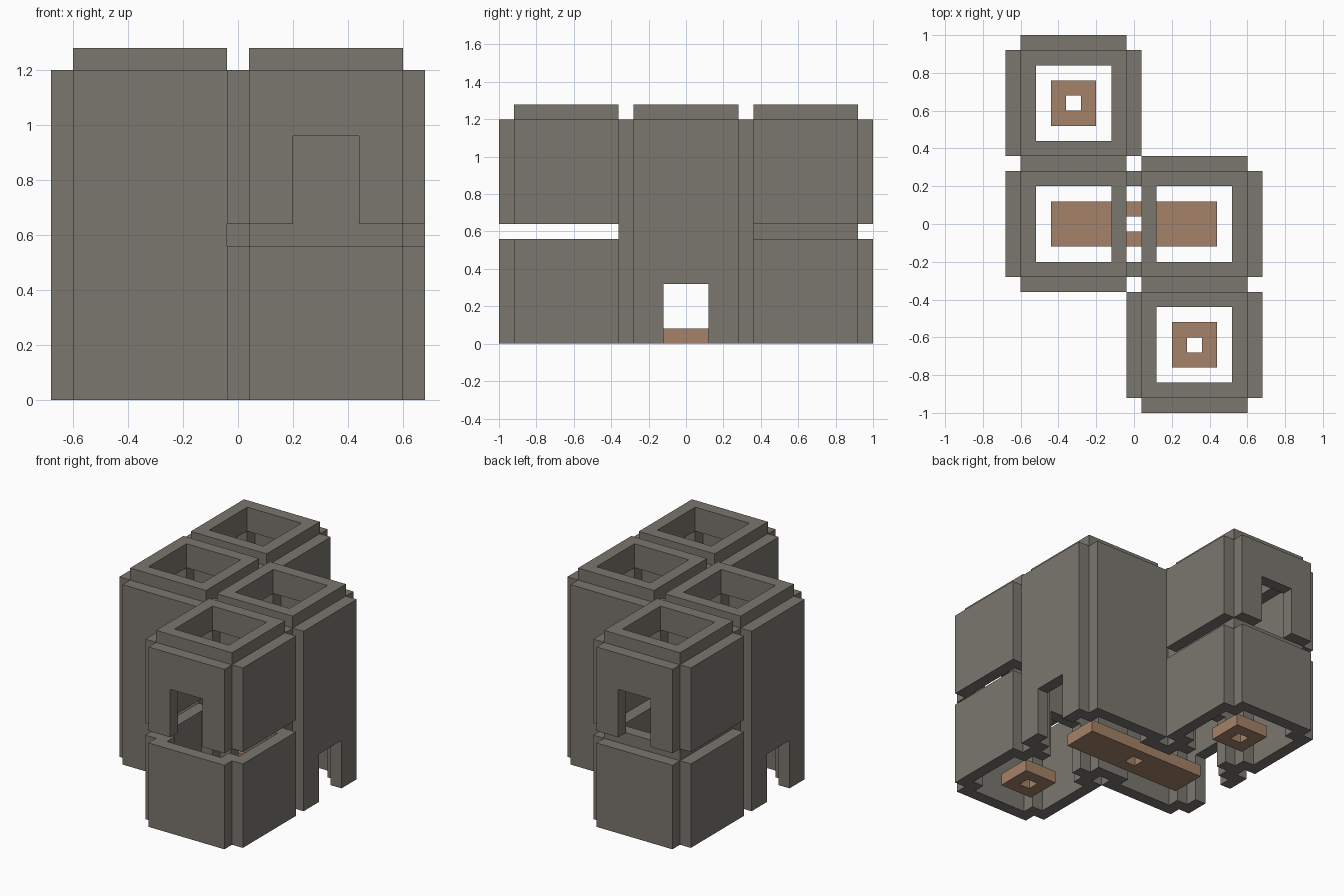
import bpy
import bmesh
from math import pi
from mathutils import Matrix, Vector

cube = bpy.data.objects.get("Cube")
if cube:
    bpy.data.objects.remove(cube, do_unlink=True)

T = 0.08          # wall thickness, also the joint size
HALF = 0.28       # half of the inner room width
DOOR = 0.12       # half of a doorway width
DOOR_H = 0.32
STOREY = 0.64
SIDES = {"left": -pi / 2, "back": 0, "right": pi / 2, "front": pi}


def material(name, color):
    mat = bpy.data.materials.new(name)
    mat.use_nodes = True
    mat.diffuse_color = color
    mat.node_tree.nodes["Principled BSDF"].inputs["Base Color"].default_value = color
    return mat


stone = material("warm grey stone", (0.196, 0.183, 0.159, 1))
clay = material("brown clay", (0.376, 0.223, 0.139, 1))


def box(bm, x0, x1, y0, y1, z0, z1, turn=0):
    size = Vector((x1 - x0, y1 - y0, z1 - z0))
    mid = Vector((x0 + x1, y0 + y1, z0 + z1)) / 2
    mat = Matrix.Rotation(turn, 4, "Z") @ Matrix.Translation(mid) @ Matrix.Diagonal(size).to_4x4()
    bmesh.ops.create_cube(bm, size=1, matrix=mat)


def finish(bm, name, mat, center):
    mesh = bpy.data.meshes.new(name)
    bm.to_mesh(mesh)
    bm.free()
    mesh.materials.append(mat)
    obj = bpy.data.objects.new(name, mesh)
    obj.location = (center[0], center[1], 0)
    bpy.context.collection.objects.link(obj)


def wall(bm, side, z0, z1, kind):
    """One outer wall plate: solid, with a doorway, or open at full height."""
    turn, y0, y1 = SIDES[side], HALF, HALF + T
    if kind == "solid":
        box(bm, -HALF, HALF, y0, y1, z0, z1, turn)
        return
    gap = DOOR if kind == "door" else HALF - T
    box(bm, -HALF, -gap, y0, y1, z0, z1, turn)
    box(bm, gap, HALF, y0, y1, z0, z1, turn)
    if kind == "door":
        box(bm, -gap, gap, y0, y1, z0 + DOOR_H, z1, turn)


def room(name, center, z0, z1, walls, collar=True):
    bm = bmesh.new()
    for side, kind in walls.items():
        wall(bm, side, z0, z1, kind)
    # Inner corner posts
    for turn in SIDES.values():
        box(bm, HALF - T, HALF, HALF - T, HALF, z0, z1 - T if collar else z1, turn)
    # Raised collar at the top
    if collar:
        for s in (-1, 1):
            a, b = sorted((s * (HALF - T), s * HALF))
            box(bm, -HALF, HALF, a, b, z1 - T, z1 + T)
            box(bm, a, b, T - HALF, HALF - T, z1 - T, z1 + T)
    finish(bm, name, stone, center)


def slab(name, center, half_length):
    """Floor slab with a square hole in the middle."""
    bm = bmesh.new()
    h = T / 2
    for s in (-1, 1):
        a, b = sorted((s * h, s * half_length))
        box(bm, a, b, -DOOR, DOOR, 0, T)
        a, b = sorted((s * h, s * DOOR))
        box(bm, -h, h, a, b, 0, T)
    finish(bm, name, clay, center)


C = STOREY / 2
low, top = STOREY - T, 2 * STOREY - T

# Two tall middle rooms, sharing an open wall
room("middle_room_left", (C, 0), 0, top,
     {"left": "door", "back": "solid", "front": "door", "right": "open"})
room("middle_room_right", (-C, 0), 0, top,
     {"right": "door", "front": "solid", "back": "door"})

# Two-storey end rooms, the middle rooms close their inner side
for end, s in (("front", -1), ("back", 1)):
    center = (-s * C, s * STOREY)
    room(end + "_lower_room", center, 0, low,
         {"left": "solid", "right": "solid", end: "solid"}, collar=end == "back")
    room(end + "_upper_room", center, STOREY, top,
         {"left": "solid", "right": "solid", end: "door"})
    slab(end + "_floor_slab", center, DOOR)

slab("middle_floor_slab", (0, 0), C + DOOR)
